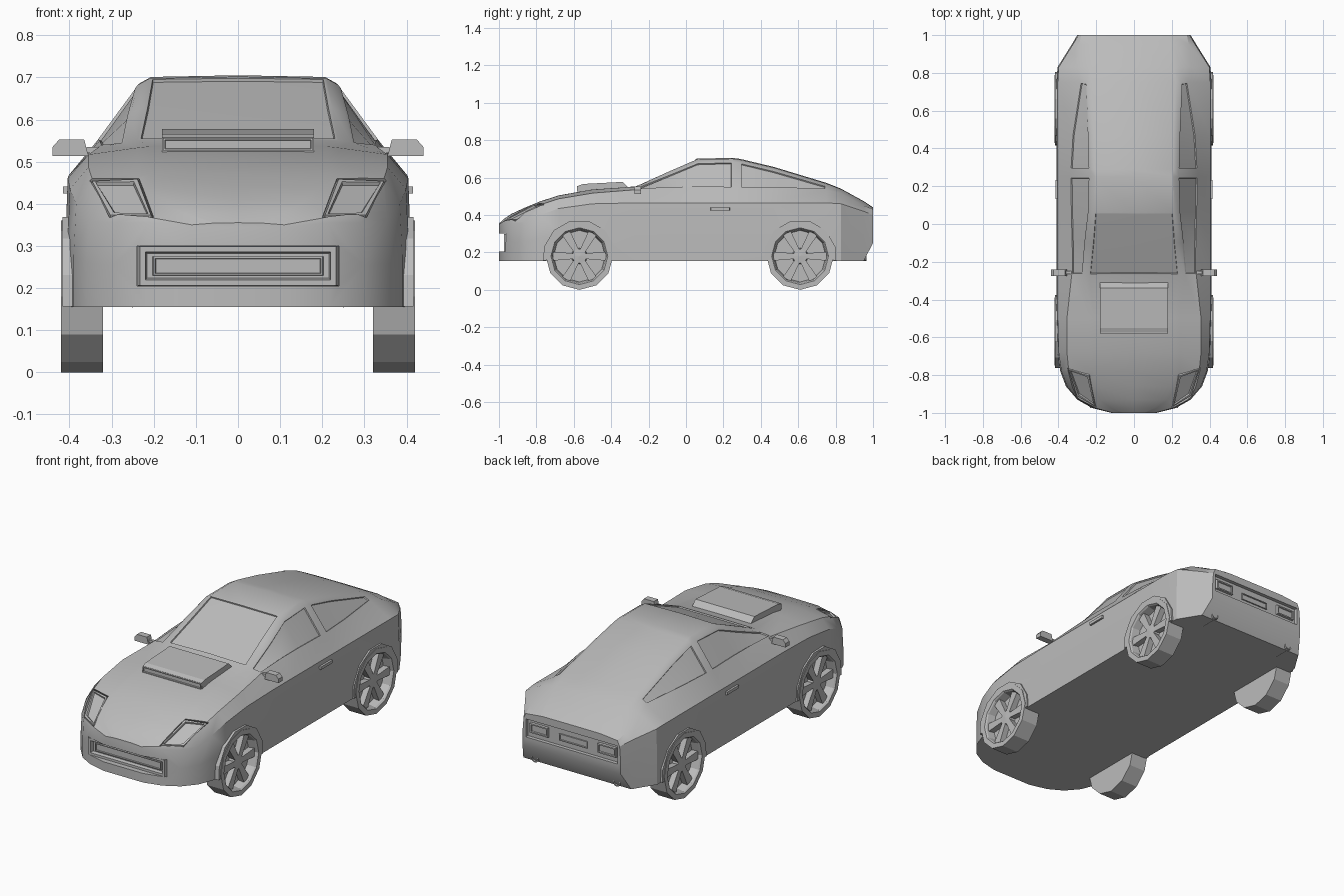
import bpy
import bmesh
from math import sin, cos, radians, tau
from mathutils import Vector

if "Cube" in bpy.data.objects:
    bpy.data.objects.remove(bpy.data.objects["Cube"], do_unlink=True)

paint = bpy.data.materials.new("plain_grey")
paint.use_nodes = True
grey = (0.5, 0.5, 0.5, 1)
paint.diffuse_color = grey
paint.node_tree.nodes["Principled BSDF"].inputs["Base Color"].default_value = grey


def finish(name, bm):
    """Turn a bmesh into a painted object."""
    bmesh.ops.recalc_face_normals(bm, faces=bm.faces)
    mesh = bpy.data.meshes.new(name)
    bm.to_mesh(mesh)
    bm.free()
    mesh.materials.append(paint)
    obj = bpy.data.objects.new(name, mesh)
    bpy.context.collection.objects.link(obj)
    return obj


def slab(name, points, offset, scale=1, rim=0, sink=0):
    """Polygon pushed along an offset, tapered, with an optional sunk top."""
    bm = bmesh.new()
    base = [Vector(p) for p in points]
    offset = Vector(offset)
    mid = sum(base, Vector()) / len(base)
    low = [bm.verts.new(p) for p in base]
    high = [bm.verts.new(mid + (p - mid) * scale + offset) for p in base]
    bm.faces.new(low)
    top = bm.faces.new(high)
    for i in range(len(base)):
        k = (i + 1) % len(base)
        bm.faces.new((low[i], low[k], high[k], high[i]))
    bmesh.ops.recalc_face_normals(bm, faces=bm.faces)
    if rim:
        bmesh.ops.inset_region(bm, faces=[top], thickness=rim, depth=0)
        bmesh.ops.inset_region(bm, faces=[top], thickness=rim / 3, depth=-sink)
    return finish(name, bm)


def lathe(name, profile, centre, sides, axis="X"):
    """Revolve (along, radius) points about an axis."""
    bm = bmesh.new()
    rings = []
    for along, radius in profile:
        ring = []
        for k in range(sides):
            a = tau * k / sides
            p = Vector((along, radius * sin(a), radius * cos(a)))
            if axis == "Y":
                p = Vector((p.y, p.x, p.z))
            ring.append(bm.verts.new(p + Vector(centre)))
        rings.append(ring)
    for a, b in zip(rings, rings[1:]):
        for k in range(sides):
            n = (k + 1) % sides
            bm.faces.new((a[k], a[n], b[n], b[k]))
    bmesh.ops.remove_doubles(bm, verts=bm.verts, dist=0.0001)
    return finish(name, bm)


def cut(target, cutter):
    """Subtract a helper shape and throw it away."""
    cutter.hide_render = True
    mod = target.modifiers.new("cut", "BOOLEAN")
    mod.operation = "DIFFERENCE"
    mod.object = cutter
    bpy.context.view_layer.objects.active = target
    bpy.ops.object.modifier_apply(modifier=mod.name)
    bpy.data.objects.remove(cutter, do_unlink=True)


def rect(x0, x1, z0, z1, y):
    return [(x0, y, z0), (x1, y, z0), (x1, y, z1), (x0, y, z1)]


# Body sections: y, half width, shoulder z, belt x z, roof edge x z, centre z
sections = [
    (-1.0, .12, .345, .11, .35, .06, .354, .355),
    (-.975, .22, .355, .2, .366, .12, .375, .378),
    (-.93, .3, .355, .28, .385, .18, .4, .408),
    (-.86, .36, .36, .325, .42, .22, .434, .44),
    (-.78, .39, .4, .345, .455, .24, .467, .473),
    (-.68, .405, .435, .355, .487, .24, .5, .505),
    (-.5, .41, .46, .355, .517, .24, .533, .537),
    (-.27, .41, .465, .33, .535, .27, .546, .553),
    (-.1, .41, .465, .335, .543, .255, .615, .632),
    (.06, .41, .465, .338, .545, .238, .682, .702),
    (.25, .41, .465, .338, .545, .235, .685, .705),
    (.29, .41, .465, .338, .545, .235, .68, .7),
    (.47, .41, .465, .33, .543, .237, .64, .657),
    (.75, .41, .465, .285, .535, .25, .557, .572),
    (.83, .405, .46, .3, .515, .24, .53, .54),
    (.95, .33, .42, .29, .45, .22, .468, .474),
    (1.0, .3, .4, .28, .43, .2, .438, .441),
]

bm = bmesh.new()
rings = []
for y, w, zs, xb, zb, xr, zr, zc in sections:
    floor = .25 if y == 1 else .155
    half = [(0, floor), (w, floor), (w, (floor + zs) / 2), (w - .006, zs),
            (xb, zb), (xr, zr), (xr * .88, zr + .8 * (zc - zr)), (0, zc)]
    outline = half + [(-x, z) for x, z in half[-2:0:-1]]
    rings.append([bm.verts.new((x, y, z)) for x, z in outline])
grid = {}
count = len(rings[0])
for i, (a, b) in enumerate(zip(rings, rings[1:])):
    for j in range(count):
        k = (j + 1) % count
        grid[i, j] = bm.faces.new((a[j], a[k], b[k], b[j]))
bm.faces.new(rings[0])
bm.faces.new(rings[-1])
bmesh.ops.recalc_face_normals(bm, faces=bm.faces)

# Windows sunk into the body: windscreen, then front and rear side panes
panes = [[grid[i, j] for i in (7, 8) for j in (6, 7)]]
for column in (4, 9):
    panes.append([grid[i, column] for i in (7, 8, 9)])
    panes.append([grid[i, column] for i in (11, 12)])
for pane in panes:
    bmesh.ops.inset_region(bm, faces=pane, thickness=.01, depth=0)
    bmesh.ops.inset_region(bm, faces=pane, thickness=.002, depth=-.007)
body = finish("body", bm)
bpy.context.view_layer.update()


def on_body(x, z):
    """Point on the nose straight behind the given front position."""
    return body.ray_cast(Vector((x, -2, z)), Vector((0, 1, 0)))[1]


# Headlight outlines are taken from the nose before it is cut
lamp_shape = [(.2, .367), (.305, .367), (.352, .455), (.235, .46)]
lamps = {}
for side, s in (("left", 1), ("right", -1)):
    lamps[side] = [on_body(s * x, z) for x, z in lamp_shape]

outward = {}
for side, pts in lamps.items():
    n = (pts[2] - pts[0]).cross(pts[3] - pts[1]).normalized()
    outward[side] = n if n.y < 0 else -n
    n = outward[side]
    cut(body, slab("lamp_cutter", [p - n * .012 for p in pts], n * .08))

cut(body, slab("grille_cutter", rect(-.24, .24, .205, .3, -.95), (0, -.1, 0)))
cut(body, slab("tail_cutter", rect(-.28, .28, .3, .4, .98), (0, .1, 0)))
axles = (("front", -.57), ("rear", .61))
for end, y in axles:
    for s in (1, -1):
        tool = [(s * .33, 0), (s * .33, .172), (s * .6, .172), (s * .6, 0)]
        cut(body, lathe("well_cutter", tool, (0, y, .18), 12))

# Headlights with sunk lenses
for side, pts in lamps.items():
    n = outward[side]
    slab(side + "_headlight", [p - n * .013 for p in pts], n * .016,
         .92, rim=.012, sink=.009)

# Grille frame and bar
slab("grille_frame", rect(-.24, .24, .205, .3, -.948), (0, -.026, 0),
     .97, rim=.018, sink=.018)
slab("grille_bar", rect(-.205, .205, .23, .275, -.95), (0, -.014, 0),
     .98, rim=.006, sink=.006)

# Bonnet scoop: low wedge with a sunk mouth
scoop_side = [(-.57, .5), (-.575, .557), (-.55, .566), (-.34, .577), (-.29, .53)]
slab("bonnet_scoop", [(-.18, y, z) for y, z in scoop_side], (.36, 0, 0))
slab("scoop_mouth", rect(-.178, .178, .526, .556, -.57), (0, -.012, 0),
     rim=.006, sink=.006)

# Wheels, spokes and arch lips
tyre = [(.32, 0), (.32, .18), (.42, .18), (.42, .152), (.412, .146),
        (.37, .138), (.37, 0)]
hub = [(.36, 0), (.36, .045), (.402, .038), (.405, 0)]
for end, y in axles:
    for side, s in (("left", 1), ("right", -1)):
        label = end + "_" + side
        centre = Vector((0, y, .18))
        lathe(label + "_wheel", [(s * x, r) for x, r in tyre], centre, 12)
        lathe(label + "_hub", [(s * x, r) for x, r in hub], centre, 12)
        for k in range(6):
            a = tau * (k + .5) / 6
            out = Vector((0, sin(a), cos(a)))
            across = Vector((0, cos(a), -sin(a)))
            blade = [(.02, -.014), (.02, .014), (.142, .024), (.142, -.024)]
            pts = [centre + Vector((s * .365, 0, 0)) + out * r + across * t
                   for r, t in blade]
            slab(label + "_spoke", pts, (s * .037, 0, 0))
        arc = [radians(d) for d in (-97, -75, -45, -15, 15, 45, 75, 97)]
        for a, b in zip(arc, arc[1:]):
            pts = [centre + Vector((s * .385, r * sin(t), r * cos(t)))
                   for r, t in ((.174, a), (.174, b), (.195, b), (.195, a))]
            slab(label + "_arch_lip", pts, (s * .032, 0, 0))

# Parts repeated on both sides
for side, s in (("left", 1), ("right", -1)):
    shell = [(.355, .513), (.44, .513), (.44, .535), (.425, .552), (.365, .552)]
    slab(side + "_mirror", [(s * x, -.275, z) for x, z in shell], (0, .035, 0))
    arm = [(.32, .52), (.36, .52), (.36, .535), (.32, .535)]
    slab(side + "_mirror_arm", [(s * x, -.265, z) for x, z in arm], (0, .015, 0))
    handle = [(.13, .424), (.235, .424), (.235, .441), (.13, .441)]
    slab(side + "_door_handle", [(s * .4, y, z) for y, z in handle],
         (s * .016, 0, 0), .95)
    inner, outer = sorted((s * .15, s * .265))
    slab(side + "_tail_light", rect(inner, outer, .325, .38, .975),
         (0, .018, 0), .93, rim=.01, sink=.006)
    pipe = [(.86, 0), (.86, .022), (.965, .022), (.965, .016), (.93, .016), (.93, 0)]
    lathe(side + "_exhaust", pipe, (s * .25, 0, .176), 10, "Y")

slab("rear_plate_holder", rect(-.085, .085, .328, .365, .975), (0, .012, 0),
     rim=.006, sink=.005)

# Smooth panels, sharp creases
bpy.ops.object.select_all(action="DESELECT")
body.select_set(True)
bpy.context.view_layer.objects.active = body
bpy.ops.object.shade_smooth_by_angle(angle=radians(28))
